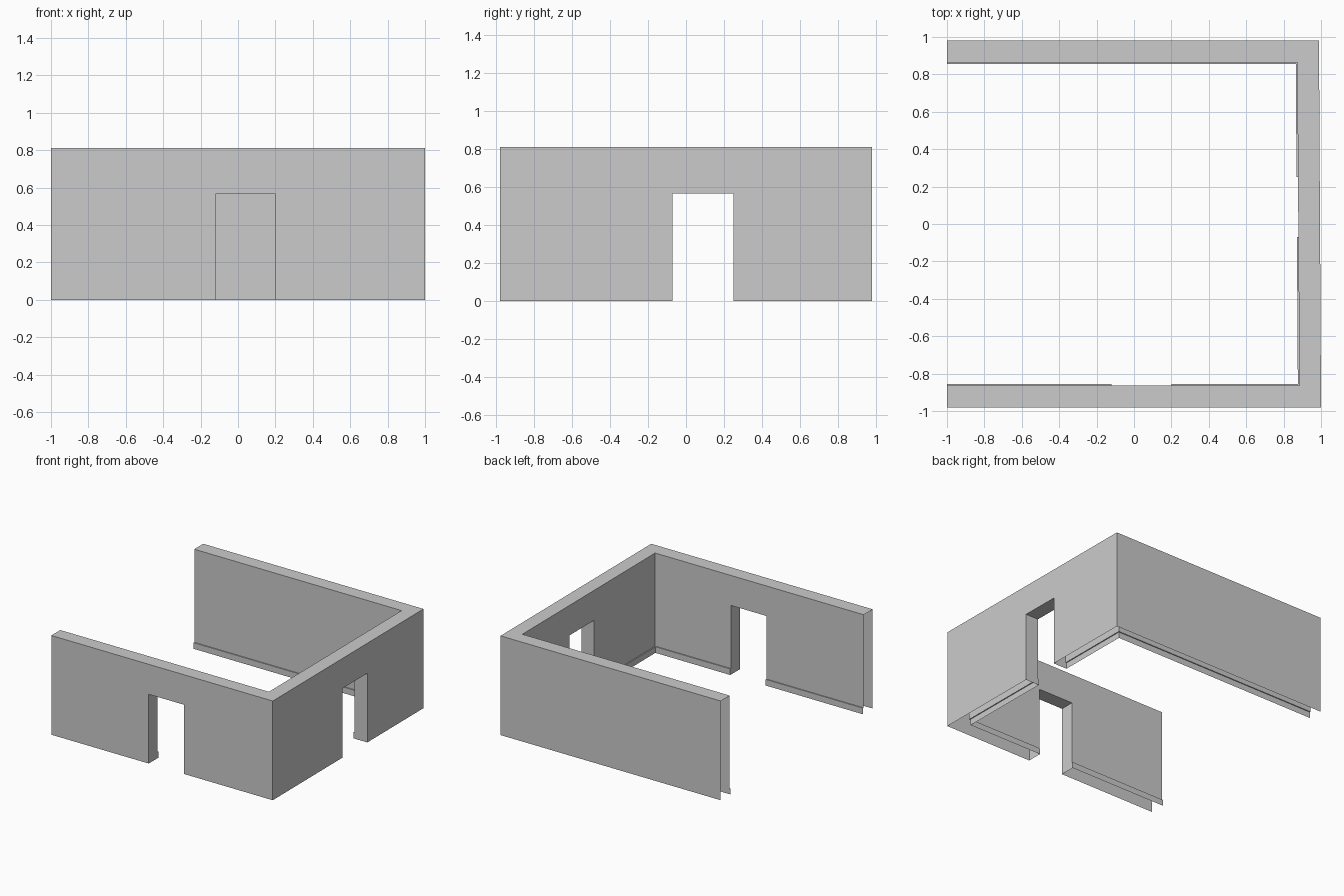
import bpy, bmesh

if "Cube" in bpy.data.objects:
    bpy.data.objects.remove(bpy.data.objects["Cube"])

H, DOOR_H, T = 0.81, 0.565, 0.116     # wall height, door height, wall thickness
SKIRT_H, SKIRT_T = 0.05, 0.008        # skirting board height and projection

# Outer footprint: (x, y), inward mitre direction, True if a doorway starts here
PATH = [((-1.0, -0.98), (0, 1), False),
        ((-0.12, -0.98), (0, 1), True),
        ((0.20, -0.98), (0, 1), False),
        ((1.0, -0.98), (-1, 1), False),
        ((0.995, -0.07), (-1, 0), True),
        ((0.993, 0.25), (-1, 0), False),
        ((0.989, 0.98), (-1, -1), False),
        ((-1.0, 0.98), (0, -1), False)]


def sweep(name, profile, door_strips, lintel=None):
    """Sweep an open (depth, height) profile along PATH, leaving doorways.
    door_strips: profile strips kept above a doorway;
    lintel: profile indices bounding the underside and jamb faces."""
    bm = bmesh.new()
    rings = [[bm.verts.new((x + ix * d, y + iy * d, z)) for d, z in profile]
             for (x, y), (ix, iy), _ in PATH]
    for i in range(len(PATH) - 1):
        a, b = rings[i], rings[i + 1]
        door = PATH[i][2]
        for k in range(len(profile) - 1):
            if not door or k in door_strips:
                bm.faces.new((a[k], b[k], b[k + 1], a[k + 1]))
        if door and lintel:
            lo, hi = lintel
            # doorway underside and the two jambs
            bm.faces.new((a[hi], b[hi], b[lo], a[lo]))
            bm.faces.new(list(reversed(a[:lo + 1] + a[hi:])))
            bm.faces.new(b[:lo + 1] + b[hi:])
    loose = [v for v in bm.verts if not v.link_faces]
    bmesh.ops.delete(bm, geom=loose, context='VERTS')
    me = bpy.data.meshes.new(name)
    bm.to_mesh(me)
    bm.free()
    ob = bpy.data.objects.new(name, me)
    bpy.context.collection.objects.link(ob)
    return ob


# Hollow wall shell, open underneath and at both free ends,
# with the skirting board stepped out along the foot of the inner face
sweep("walls_with_skirting",
      [(0, 0), (0, DOOR_H), (0, H),
       (T, H), (T, DOOR_H), (T, SKIRT_H),
       (T + SKIRT_T, SKIRT_H), (T + SKIRT_T, 0)],
      door_strips=(1, 2, 3), lintel=(1, 4))
